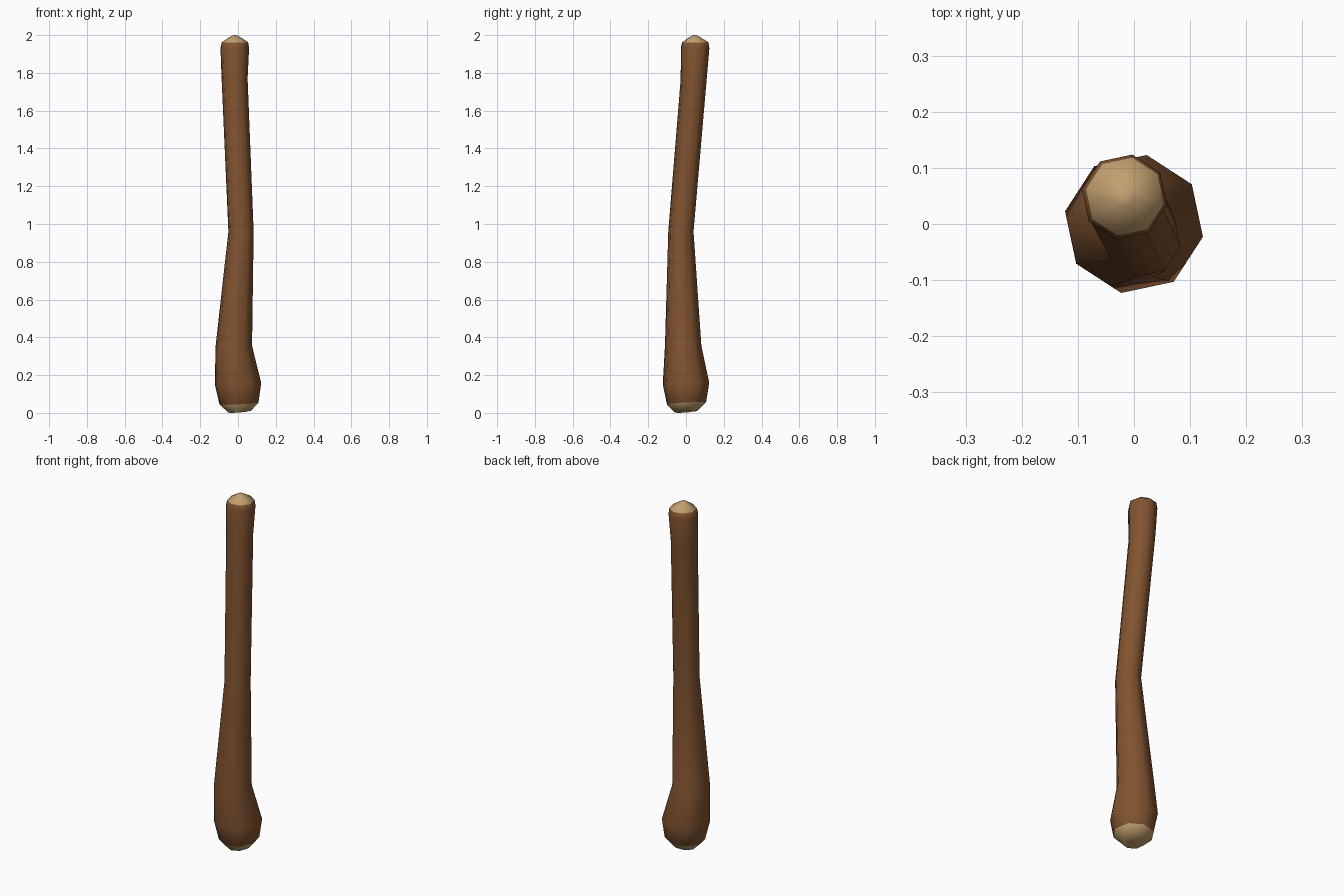
import bpy, bmesh, math

if "Cube" in bpy.data.objects:
    bpy.data.objects.remove(bpy.data.objects["Cube"])

def material(name, rgb):
    m = bpy.data.materials.new(name)
    m.diffuse_color = (*rgb, 1)
    m.use_nodes = True
    m.node_tree.nodes["Principled BSDF"].inputs["Base Color"].default_value = m.diffuse_color
    return m

SIDES = 8
TURN = math.radians(-10.5)
# Cross-sections from bottom to top: centre x, y, z, radius, tilt of the cut
RINGS = [
    (0.008, 0.003, 0.012, 0.062, 0.085),
    (0.005, 0.003, 0.050, 0.105, 0.05),
    (0.000, 0.000, 0.155, 0.125, 0.03),
    (-0.022, -0.015, 0.355, 0.098, 0),
    (0.016, -0.027, 0.960, 0.068, 0),
    (-0.018, 0.041, 1.770, 0.070, 0),
    (-0.017, 0.048, 1.930, 0.077, 0),
    (-0.016, 0.049, 1.962, 0.071, 0),
    (-0.016, 0.046, 1.998, 0.015, 0),
]

bm = bmesh.new()
loops = []
for cx, cy, cz, r, tilt in RINGS:
    loop = []
    for i in range(SIDES):
        a = TURN + math.tau * i / SIDES
        dx, dy = r * math.cos(a), r * math.sin(a)
        loop.append(bm.verts.new((cx + dx, cy + dy, cz + tilt * (dx + dy))))
    loops.append(loop)

# Sides: the first and last bands belong to the cut wood ends
for k in range(len(loops) - 1):
    lo, hi = loops[k], loops[k + 1]
    for i in range(SIDES):
        j = (i + 1) % SIDES
        f = bm.faces.new((lo[i], lo[j], hi[j], hi[i]))
        f.material_index = 1 if k in (0, len(loops) - 2) else 0

# End caps, pointed at the top
bm.faces.new(loops[0][::-1]).material_index = 1
tip = bm.verts.new((-0.016, 0.046, 2.0))
for i in range(SIDES):
    bm.faces.new((loops[-1][i], loops[-1][(i + 1) % SIDES], tip)).material_index = 1

low = min(v.co.z for v in bm.verts)
for v in loops[0]:
    v.co.z -= low
bmesh.ops.recalc_face_normals(bm, faces=bm.faces)

mesh = bpy.data.meshes.new("wooden_stick")
bm.to_mesh(mesh)
bm.free()
mesh.materials.append(material("brown bark", (0.22, 0.088, 0.03)))
mesh.materials.append(material("pale cut wood", (0.54, 0.35, 0.16)))
stick = bpy.data.objects.new("wooden_stick", mesh)
bpy.context.collection.objects.link(stick)
bpy.context.view_layer.objects.active = stick
stick.select_set(True)
bpy.ops.object.shade_smooth_by_angle(angle=math.radians(50))
